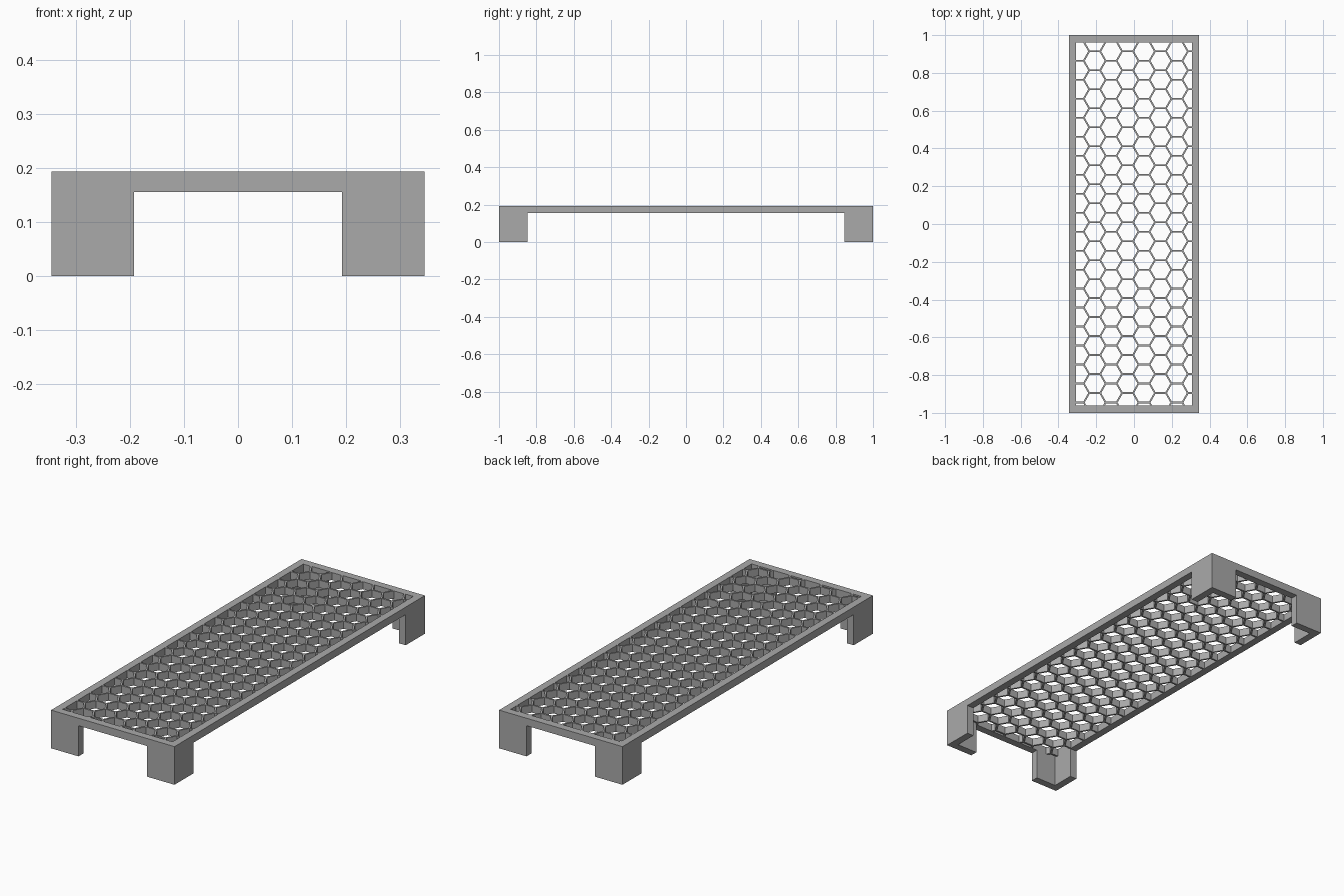
import bpy
import bmesh
import math
from mathutils import Matrix, Vector

cube = bpy.data.objects.get("Cube")
if cube:
    bpy.data.objects.remove(cube, do_unlink=True)

HALF_X, HALF_Y = 0.345, 1.0      # outer half sizes
RIM = 0.038                      # rim and leg wall thickness
TOP, UNDER = 0.193, 0.155
LEG = 0.153                      # leg length along each side
PITCH, WALL = 0.1005, 0.009      # honeycomb spacing and wall

grey = bpy.data.materials.new("plain grey")
grey.use_nodes = True
colour = (0.4, 0.4, 0.4, 1)
grey.diffuse_color = colour
grey.node_tree.nodes["Principled BSDF"].inputs["Base Color"].default_value = colour


def add_object(name, bm):
    bmesh.ops.recalc_face_normals(bm, faces=bm.faces)
    mesh = bpy.data.meshes.new(name)
    bm.to_mesh(mesh)
    bm.free()
    mesh.materials.append(grey)
    obj = bpy.data.objects.new(name, mesh)
    bpy.context.collection.objects.link(obj)
    return obj


def prism(bm, points, low, high):
    base = bm.faces.new([bm.verts.new((x, y, low)) for x, y in points])
    up = bmesh.ops.extrude_face_region(bm, geom=[base], use_keep_orig=True)
    verts = [v for v in up["geom"] if isinstance(v, bmesh.types.BMVert)]
    bmesh.ops.translate(bm, verts=verts, vec=(0, 0, high - low))


def rectangle(x, y):
    return [(-x, -y), (x, -y), (x, y), (-x, y)]


# Rectangular rim: four walls around an open middle
ix, iy = HALF_X - RIM, HALF_Y - RIM
bm = bmesh.new()
rings = [[bm.verts.new((x, y, z)) for x, y in rectangle(*size)]
         for size, z in (((HALF_X, HALF_Y), UNDER), ((HALF_X, HALF_Y), TOP),
                         ((ix, iy), TOP), ((ix, iy), UNDER))]
for a, b in zip(rings, rings[1:] + rings[:1]):
    for i in range(4):
        j = (i + 1) % 4
        bm.faces.new((a[i], a[j], b[j], b[i]))
add_object("rim", bm)

# L-shaped corner legs
for side, sx in (("left", 1), ("right", -1)):
    for end, sy in (("front", -1), ("back", 1)):
        corner = [(0, 0), (LEG, 0), (LEG, RIM), (RIM, RIM), (RIM, LEG), (0, LEG)]
        bm = bmesh.new()
        prism(bm, [(sx * (HALF_X - x), sy * (HALF_Y - y)) for x, y in corner],
              0, UNDER)
        add_object(f"{end}_{side}_leg", bm)

# Honeycomb panel: plate with hexagonal holes
bm = bmesh.new()
prism(bm, rectangle(ix, iy), UNDER, TOP)
panel = add_object("honeycomb_panel", bm)

bm = bmesh.new()
radius = (PITCH - WALL) / math.sqrt(3)
step = PITCH * math.sqrt(3) / 2
for col in range(-4, 6):
    cx = -0.034 + col * step
    for row in range(-11, 12):
        cy = 0.06 + (row + (col % 2) / 2) * PITCH
        if abs(cx) - radius < ix and abs(cy) - radius < iy:
            hexagon = [(cx + radius * math.cos(k * math.pi / 3),
                        cy + radius * math.sin(k * math.pi / 3)) for k in range(6)]
            prism(bm, hexagon, UNDER - 0.1, TOP + 0.1)
cutter = add_object("hole_cutter", bm)
cutter.hide_render = True
cutter.hide_set(True)

cut = panel.modifiers.new("holes", 'BOOLEAN')
cut.operation = 'DIFFERENCE'
cut.solver = 'EXACT'
cut.object = cutter
